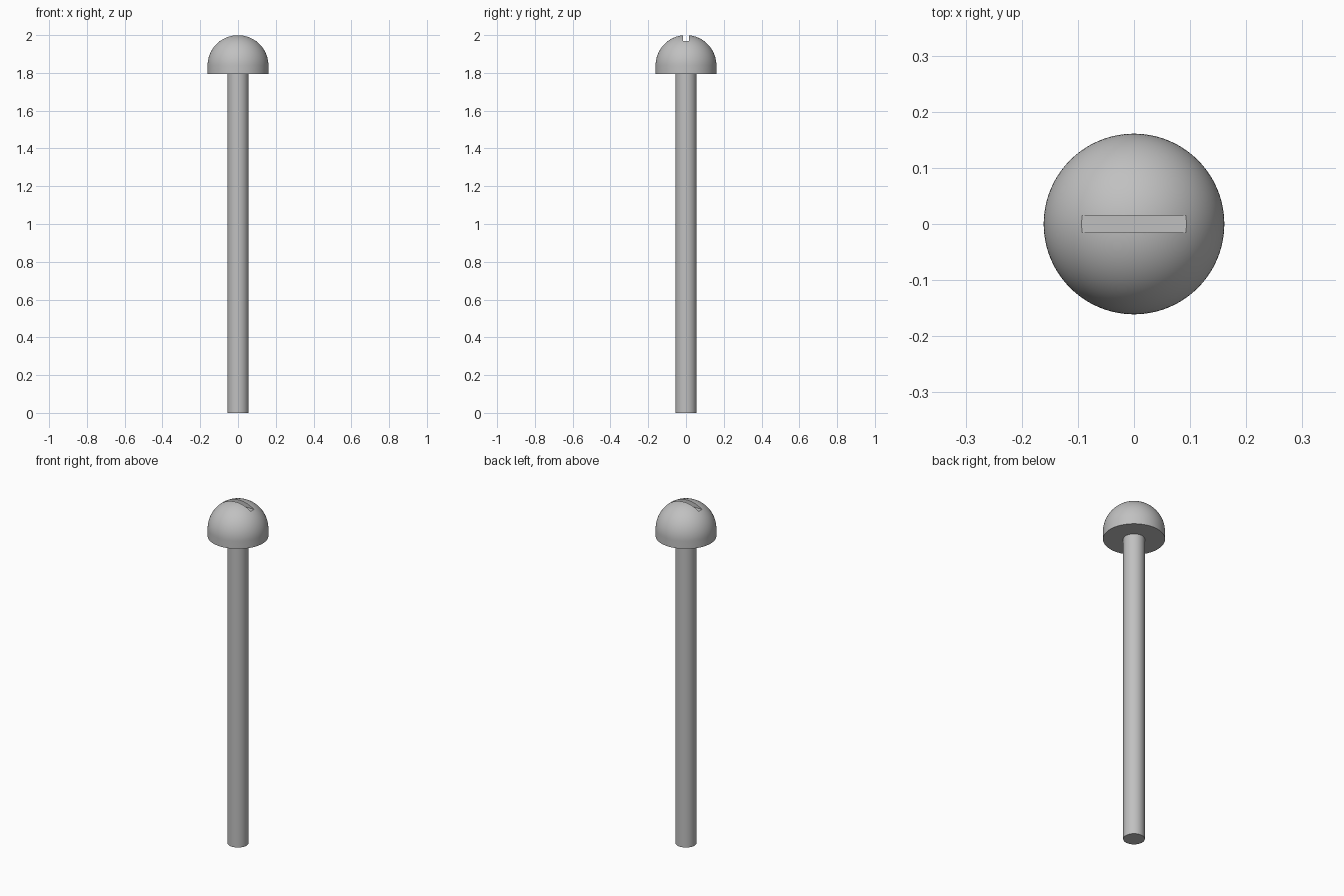
import bpy
import bmesh
import math

cube = bpy.data.objects.get("Cube")
if cube:
    bpy.data.objects.remove(cube, do_unlink=True)

SEGMENTS = 96
HEAD_R, SHAFT_R = 0.161, 0.056
HEAD_BASE, TOP = 1.795, 2.0
DOME_Z = TOP - HEAD_R
SLOT_FLOOR, SLOT_WIDTH = 1.97, 0.03

steel = bpy.data.materials.new("grey steel")
steel.use_nodes = True
colour = (0.53, 0.53, 0.53, 1)
steel.diffuse_color = colour
steel.node_tree.nodes["Principled BSDF"].inputs["Base Color"].default_value = colour


def lathe(name, profile):
    """Spin an (r, z) profile around the z axis."""
    bm = bmesh.new()
    verts = [bm.verts.new((r, 0, z)) for r, z in profile]
    edges = [bm.edges.new(pair) for pair in zip(verts, verts[1:])]
    bmesh.ops.spin(bm, geom=verts + edges, cent=(0, 0, 0), axis=(0, 0, 1),
                   angle=math.tau, steps=SEGMENTS, use_duplicate=False)
    bmesh.ops.remove_doubles(bm, verts=bm.verts, dist=1e-5)
    bmesh.ops.recalc_face_normals(bm, faces=bm.faces)
    mesh = bpy.data.meshes.new(name)
    bm.to_mesh(mesh)
    bm.free()
    mesh.materials.append(steel)
    obj = bpy.data.objects.new(name, mesh)
    bpy.context.collection.objects.link(obj)
    return obj


def activate(obj):
    bpy.ops.object.select_all(action="DESELECT")
    obj.select_set(True)
    bpy.context.view_layer.objects.active = obj


# Shaft: plain cylinder ending at the underside of the head
shaft = lathe("shaft", [(0, 0), (SHAFT_R, 0), (SHAFT_R, HEAD_BASE), (0, HEAD_BASE)])

# Head: short straight rim below a hemisphere
arc = [i * math.pi / 2 / 24 for i in range(24)]
dome = [(HEAD_R * math.cos(a), DOME_Z + HEAD_R * math.sin(a)) for a in arc]
head = lathe("head", [(0, HEAD_BASE), (HEAD_R, HEAD_BASE)] + dome + [(0, TOP)])

# Screwdriver slot cut across the dome along x
bpy.ops.mesh.primitive_cube_add(size=1, location=(0, 0, SLOT_FLOOR + 0.1))
cutter = bpy.context.object
cutter.name = "slot_cutter"
cutter.scale = (1, SLOT_WIDTH, 0.2)
cutter.hide_render = True
cutter.data.materials.append(steel)
cut = head.modifiers.new("slot", "BOOLEAN")
cut.operation = "DIFFERENCE"
cut.solver = "EXACT"
cut.object = cutter
activate(head)
bpy.ops.object.modifier_apply(modifier=cut.name)
bpy.data.objects.remove(cutter, do_unlink=True)

for part in (shaft, head):
    activate(part)
    bpy.ops.object.shade_smooth_by_angle(angle=math.radians(30))
